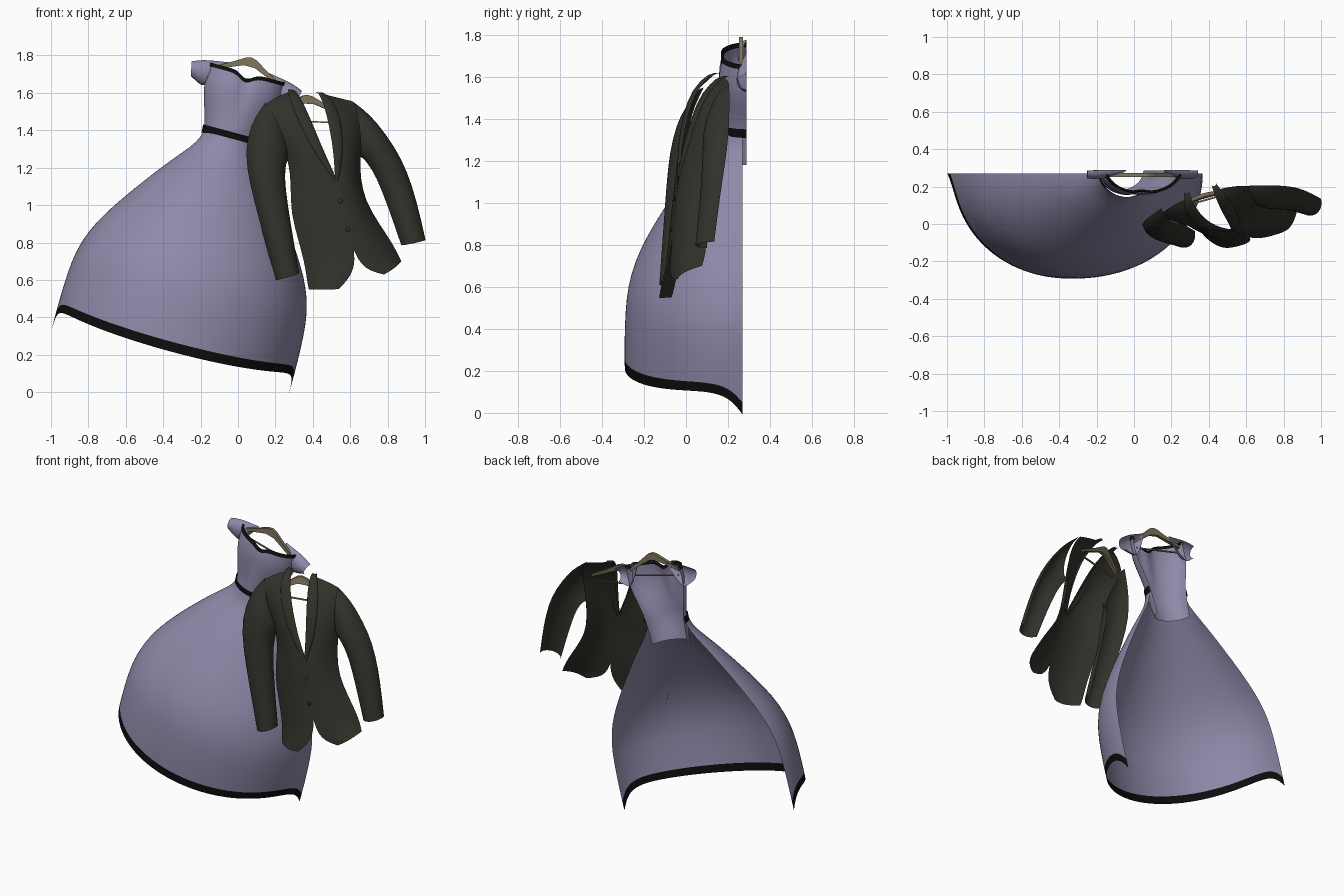
import bpy, bmesh, math
from mathutils import Vector

if "Cube" in bpy.data.objects:
    bpy.data.objects.remove(bpy.data.objects["Cube"])


def mat(name, c):
    m = bpy.data.materials.new(name)
    m.diffuse_color = (*c, 1)
    m.use_nodes = True
    m.node_tree.nodes["Principled BSDF"].inputs["Base Color"].default_value = m.diffuse_color
    return m


LILAC = mat("lilac_cloth", (.28, .25, .40))
BLACK = mat("black_trim", (.004, .004, .004))
DARK = mat("dark_wool", (.031, .031, .024))
WOOD = mat("wood", (.22, .18, .11))


def dress(u, v, w):
    """Dress space: tilted clockwise, v is world y."""
    return Vector((-.355 + .966 * u + .259 * w, v, .19 - .259 * u + .966 * w))


def jacket(u, v, w):
    """Jacket space: turned, leaning and skewed so that it hangs like cloth."""
    return Vector((.385 + .93 * u - .25 * w - .28 * v,
                   .11 + .265 * u + .125 * w + .95 * v,
                   1.58 + (-.08 - .37 * w) * u + .97 * w))


def grid(name, rows, mats, closed=False, flip=False, sub=0, band=0, cap=False, smooth=True):
    """Skin rows of points; the last `band` strips take the second material."""
    bm = bmesh.new()
    vs = [[bm.verts.new(p) for p in r] for r in rows]
    n = len(rows[0])
    for i in range(len(rows) - 1):
        for j in range(n if closed else n - 1):
            k = (j + 1) % n
            q = [vs[i][j], vs[i + 1][j], vs[i + 1][k], vs[i][k]]
            f = bm.faces.new(q[::-1] if flip else q)
            f.smooth = smooth
            if band and i >= len(rows) - 1 - band:
                f.material_index = 1
    if cap:
        bm.faces.new(vs[0])
        bm.faces.new(vs[-1][::-1])
        bmesh.ops.recalc_face_normals(bm, faces=bm.faces)
    me = bpy.data.meshes.new(name)
    bm.to_mesh(me)
    bm.free()
    for m in mats:
        me.materials.append(m)
    ob = bpy.data.objects.new(name, me)
    bpy.context.collection.objects.link(ob)
    if sub:
        md = ob.modifiers.new("smooth", 'SUBSURF')
        md.levels = md.render_levels = sub
        md.boundary_smooth = 'PRESERVE_CORNERS'
    return ob


def half_tube(frame, side, rings, n=10):
    """Sleeve open at the back: (outer u, w), (inner u, w), back v, depth."""
    out = []
    for uo, wo, ui, wi, v, d in rings:
        r = []
        for k in range(n + 1):
            a = math.pi * k / n
            c = math.cos(a) / 2
            r.append(frame(side * ((uo + ui) / 2 + c * (uo - ui)), v - d * math.sin(a),
                           (wo + wi) / 2 + c * (wo - wi)))
        out.append(r)
    return out


# --- Skirt: half bell, open at the back, black hem band
YC = .27


def hem(t):
    s = math.sin(t)
    return .145 * (1 - math.exp(-s / .13)) - .09 * s - .03


profile = [(1.21, .147), (1.15, .16), (1.06, .235), (.973, .308), (.87, .385), (.767, .462),
           (.65, .54), (.54, .60), (.42, .64), (.30, .653), (.17, .658), (.04, .658), (0, .657)]
N = 48
rows = []
for w, r in profile:
    row = []
    for k in range(N + 1):
        t = math.pi * k / N
        lift = hem(t) * max(0, 1 - w / .42)
        row.append(dress(r * math.cos(t), YC - .855 * r * math.sin(t), w + lift))
    rows.append(row)
grid("skirt", rows, [LILAC, BLACK], flip=True, sub=1, band=1)

# --- Bodice: open-backed shell with a sweetheart front
YB = .287


def body_pt(w, r, front, t, off=0):
    bust = 1 - (.1 * math.exp(-(math.cos(t) / .2) ** 2) if w > 1.33 else 0)
    return dress((r + off) * math.cos(t), YB - (front + off) * math.sin(t) * bust, w)


def neckline(t, r):
    u = r * math.cos(t)
    return 1.568 - .034 * math.exp(-(u / .045) ** 2)


arc = [math.pi * k / 40 for k in range(41)]
levels = [(1.06, .135, .105), (1.2, .147, .135), (1.245, .15, .13), (1.33, .175, .13),
          (1.42, .205, .138), (1.49, .212, .138)]
rows = [[body_pt(w, r, d, t) for t in arc] for w, r, d in levels]
rows.append([body_pt(neckline(t, .205), .205, .12, t) for t in arc])
grid("bodice", rows, [LILAC], sub=1)
grid("waist_belt", [[body_pt(w, r, .136, t, .007) for t in arc]
                    for w, r in ((1.2, .149), (1.243, .151))], [BLACK])
grid("neck_trim", [[body_pt(neckline(t, .205) + dz, .207, .123, t, o) for t in arc]
                   for dz, o in ((-.016, .005), (.004, .004), (.004, -.008), (-.016, -.010))],
     [BLACK])

# Off-shoulder cap sleeves, running up behind the neckline
for s, nm in ((1, "right"), (-1, "left")):
    grid("cap_sleeve_" + nm, half_tube(dress, s, [
        (.105, 1.60, .125, 1.56, .288, .012), (.18, 1.588, .20, 1.43, .288, .045),
        (.245, 1.578, .24, 1.45, .288, .05), (.306, 1.552, .288, 1.474, .286, .042)]),
        [LILAC], flip=s > 0, sub=1)


# --- Hangers: tapered wooden yoke with a thin bar
def hanger(name, frame, v, w0):
    half = [(0, 0, -.05), (.03, -.008, -.05), (.09, -.045, -.075), (.19, -.10, -.12)]
    spine = [(-u, a, b) for u, a, b in half[:0:-1]] + half

    def box(pts, d):
        return [[frame(u, v - d, w0 + a), frame(u, v + d, w0 + a),
                 frame(u, v + d, w0 + b), frame(u, v - d, w0 + b)] for u, a, b in pts]
    grid(name + "_yoke", box(spine, .01), [WOOD], closed=True, cap=True, smooth=False)
    grid(name + "_bar", box([(-.17, -.145, -.153), (.17, -.145, -.153)], .004), [WOOD],
         closed=True, cap=True, smooth=False)


hanger("dress_hanger", dress, .262, 1.655)
hanger("jacket_hanger", jacket, .045, .01)

# --- Jacket: two front panels, lapels, sleeves, all open at the back
# panel rows: inner w, inner u, outer w, outer u, front depth, side depth
panel = [(.025, .075, -.005, .25, .05, .03), (.0, .08, -.05, .27, -.01, .02),
         (-.12, .075, -.16, .255, -.06, .0), (-.25, .05, -.27, .225, -.08, .01),
         (-.36, .025, -.36, .205, -.088, .02), (-.46, -.005, -.46, .20, -.09, .03),
         (-.6, -.01, -.6, .215, -.088, .03), (-.75, -.01, -.74, .232, -.082, .03),
         (-.86, 0, -.85, .248, -.08, .03), (-.93, .02, -.91, .257, -.08, .03),
         (-.98, .06, -.955, .264, -.08, .025), (-1.02, .13, -.985, .266, -.07, .02)]
lapel = [(.03, .065, .09, .07), (.035, .065, .11, .02), (-.05, .058, .13, -.055),
         (-.17, .045, .118, -.085), (-.32, .025, .08, -.102), (-.47, -.008, .008, -.1)]
sleeve = [(.25, -.005, .20, -.34, .03, .075), (.30, -.05, .21, -.345, .025, .09),
          (.35, -.12, .222, -.355, .02, .095), (.415, -.29, .24, -.40, .02, .095),
          (.44, -.45, .26, -.465, .015, .085), (.443, -.65, .278, -.65, .015, .075),
          (.427, -.90, .292, -.895, .025, .075)]
for s, nm in ((1, "right"), (-1, "left")):
    off = 0 if s > 0 else -.004
    droop = 0 if s > 0 else 1       # the left shoulder slopes more
    rows = []
    for wi, ui, wo, uo, vf, vs in panel:
        uo -= s * .05 * math.exp(-((wo + .6) / .17) ** 2)
        wo -= droop * .045 * math.exp(-(wo / .15) ** 2)
        row = []
        for k in range(9):
            a = k / 8
            row.append(jacket(s * (ui + (uo - ui) * a ** .85), vf + (vs - vf) * a ** 2.2 + off,
                              wi + (wo - wi) * a))
        rows.append(row)
    grid("jacket_front_" + nm, rows, [DARK], flip=s < 0, sub=1)
    grid("lapel_" + nm, [[jacket(s * ui, v + .012, w), jacket(s * (ui * .9 + uo * .1), v, w),
                          jacket(s * uo, v + .004, w), jacket(s * uo, v + .016, w)]
                         for w, ui, uo, v in lapel], [DARK], flip=s < 0, sub=1)
    rings = []
    for uo, wo, ui, wi, v, d in sleeve:
        e = droop * math.exp(-((wo + .28) / .2) ** 2)
        f = droop * math.exp(-((wo + .05) / .12) ** 2)
        rings.append((uo + .03 * e, wo - .05 * f, ui, wi, v + .02 * droop, d))
    grid("jacket_sleeve_" + nm, half_tube(jacket, s, rings), [DARK], flip=s > 0, sub=1)

# Two front buttons
for i, w in enumerate((-.575, -.73)):
    bpy.ops.mesh.primitive_uv_sphere_add(segments=16, ring_count=8, radius=.012,
                                         location=jacket(-.008, -.096, w))
    b = bpy.context.object
    b.name = "jacket_button_%d" % (i + 1)
    b.scale = (1, .5, 1)
    b.data.materials.append(DARK)
    bpy.ops.object.shade_smooth_by_angle()
